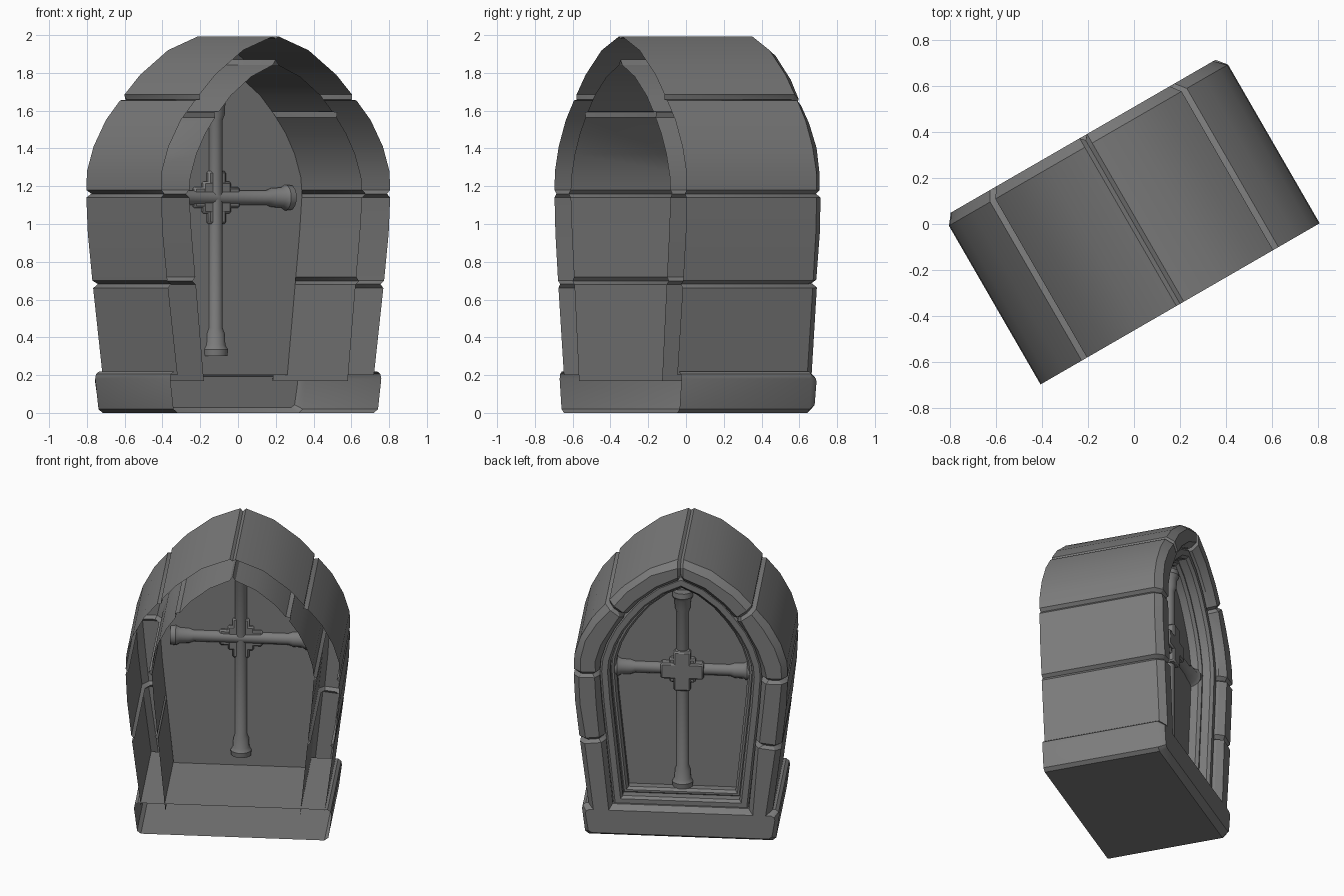
import bpy, bmesh, math, random
from mathutils import Vector

random.seed(4)
if "Cube" in bpy.data.objects:
    bpy.data.objects.remove(bpy.data.objects["Cube"])

TURN = math.radians(30)
FRONT, EDGE, BACK, PANE = -0.4, 0.395, 0.44, 0.24

stone = bpy.data.materials.new("grey stone")
stone.use_nodes = True
stone.diffuse_color = (0.2, 0.2, 0.2, 1)
stone.node_tree.nodes["Principled BSDF"].inputs["Base Color"].default_value = (0.2, 0.2, 0.2, 1)


def finish(name, bm, angle=30):
    bmesh.ops.recalc_face_normals(bm, faces=bm.faces)
    mesh = bpy.data.meshes.new(name)
    bm.to_mesh(mesh)
    bm.free()
    mesh.materials.append(stone)
    obj = bpy.data.objects.new(name, mesh)
    bpy.context.collection.objects.link(obj)
    obj.rotation_euler.z = TURN
    bpy.ops.object.select_all(action='DESELECT')
    obj.select_set(True)
    bpy.context.view_layer.objects.active = obj
    bpy.ops.object.shade_smooth_by_angle(angle=math.radians(angle))
    return obj


def loft(rows, wrap_rows=False, wrap_cols=False, cap_start=False, cap_end=False):
    """Skin a list of equal-length point rows with quads."""
    bm = bmesh.new()
    grid = [[bm.verts.new(p) for p in row] for row in rows]
    n, m = len(grid), len(grid[0])
    for i in range(n if wrap_rows else n - 1):
        for j in range(m if wrap_cols else m - 1):
            a, b = grid[i], grid[(i + 1) % n]
            k = (j + 1) % m
            bm.faces.new((a[j], a[k], b[k], b[j]))
    if cap_start:
        bm.faces.new(grid[0])
    if cap_end:
        bm.faces.new(grid[-1])
    return bm


# Half arch: outer u, z, inner u, z, and whether a joint lies here
half = [
    (.60, .20, .44, .17, 0), (.66, .68, .49, .70, 1), (.69, .95, .515, .95, 0),
    (.70, 1.16, .53, 1.16, 1), (.695, 1.28, .522, 1.25, 0), (.655, 1.41, .485, 1.37, 0),
    (.58, 1.55, .43, 1.48, 0), (.48, 1.67, .36, 1.58, 1), (.37, 1.79, .275, 1.68, 0),
    (.20, 1.92, .15, 1.78, 0), (0, 2.0, 0, 1.85, 1)]
path = half + [(-a, b, -c, d, j) for a, b, c, d, j in reversed(half[:-1])]


def arch_row(outer, inner, sink=0.0):
    across = (outer - inner).normalized()
    o, i = outer - across * sink, inner + across * sink
    chip = [random.uniform(-.008, .008) for _ in range(2)]
    section = [(i, FRONT), (i, EDGE - sink), (i + across * (.03 + chip[0]), BACK - sink),
               (o - across * (.04 + chip[1]), BACK - sink), (o, EDGE - sink), (o, FRONT)]
    return [(p.x, v, p.y) for p, v in section]


# Stone arch: hollow, open at the front, with a groove at every joint
rows = []
for k, (a, b, c, d, joint) in enumerate(path):
    outer, inner = Vector((a, b)), Vector((c, d))
    if not joint:
        rows.append(arch_row(outer, inner))
        continue
    before, after = path[k - 1], path[k + 1]

    def beside(other):
        po, pi = Vector(other[:2]), Vector(other[2:4])
        return arch_row(outer + (po - outer).normalized() * .02,
                        inner + (pi - inner).normalized() * .02)
    rows += [beside(before), arch_row(outer, inner, .02), beside(after)]
finish("stone_arch", loft(rows))

# Base stone: rounded block, open at the front
side = [(.60, 0), (.625, .02), (.645, .18), (.64, .205), (.62, .22)]
section = side + [(-u, z) for u, z in reversed(side)]
rows = [[(u, v, z) for u, z in section] for v in (FRONT, EDGE)]
rows.append([(u * .96, BACK, .11 + (z - .11) * .75) for u, z in section])
finish("base_stone", loft(rows, wrap_cols=True, cap_end=True))

# Opening outline, used by the pane and trims
opening = [Vector((c, max(d, .2))) for a, b, c, d, j in path]


def outline(d):
    pts, n = [], len(opening)
    for k, p in enumerate(opening):
        e1 = (p - opening[k - 1]).normalized()
        e2 = (opening[(k + 1) % n] - p).normalized()
        n1, n2 = Vector((-e1.y, e1.x)), Vector((-e2.y, e2.x))
        miter = (n1 + n2).normalized()
        pts.append(p + miter * d / miter.dot(n1))
    return pts


def trim(name, d0, d1, top):
    layers = [(d0, PANE), (d0, top - .01), (d0 + .012, top), (d1 - .015, top),
              (d1, top - .02), (d1, PANE)]
    rows = [[(p.x, v, p.y) for p in outline(d)] for d, v in layers]
    finish(name, loft(rows, wrap_cols=True))


trim("outer_trim", 0, .065, .38)
trim("inner_trim", .06, .10, .31)

# Window pane
bm = bmesh.new()
bm.faces.new([bm.verts.new((p.x, PANE, p.y)) for p in outline(0)])
finish("window_pane", bm)


# Cross bars with flared ends
def bar(name, low, high, place):
    end = [(.066, 0), (.07, .035), (.055, .06), (.052, .12), (.04, .15)]
    profile = [(r, low + h) for r, h in end] + [(r, high - h) for r, h in reversed(end)]
    rows = []
    for r, h in profile:
        ring = [2 * math.pi * (s + .5) / 12 for s in range(12)]
        rows.append([place(r * math.cos(t), r * math.sin(t), h) for t in ring])
    finish(name, loft(rows, wrap_cols=True, cap_start=True, cap_end=True), 35)


bar("upright_bar", .30, 1.70, lambda a, b, h: (a, PANE + b, h))
bar("cross_bar", -.46, .46, lambda a, b, h: (h, PANE + b, 1.14 + a))

# Cross-shaped hub with a raised centre block
for name, w, h, near, far in (("hub_wide", .14, .055, .215, .30),
                              ("hub_tall", .055, .14, .214, .301),
                              ("hub_centre", .085, .085, .213, .285)):
    bm = bmesh.new()
    bmesh.ops.create_cube(bm, size=2)
    for p in bm.verts:
        p.co = (p.co.x * w, near if p.co.y < 0 else far, 1.14 + p.co.z * h)
    hub = finish(name, bm)
    bevel = hub.modifiers.new("Bevel", 'BEVEL')
    bevel.width, bevel.segments = .01, 1
